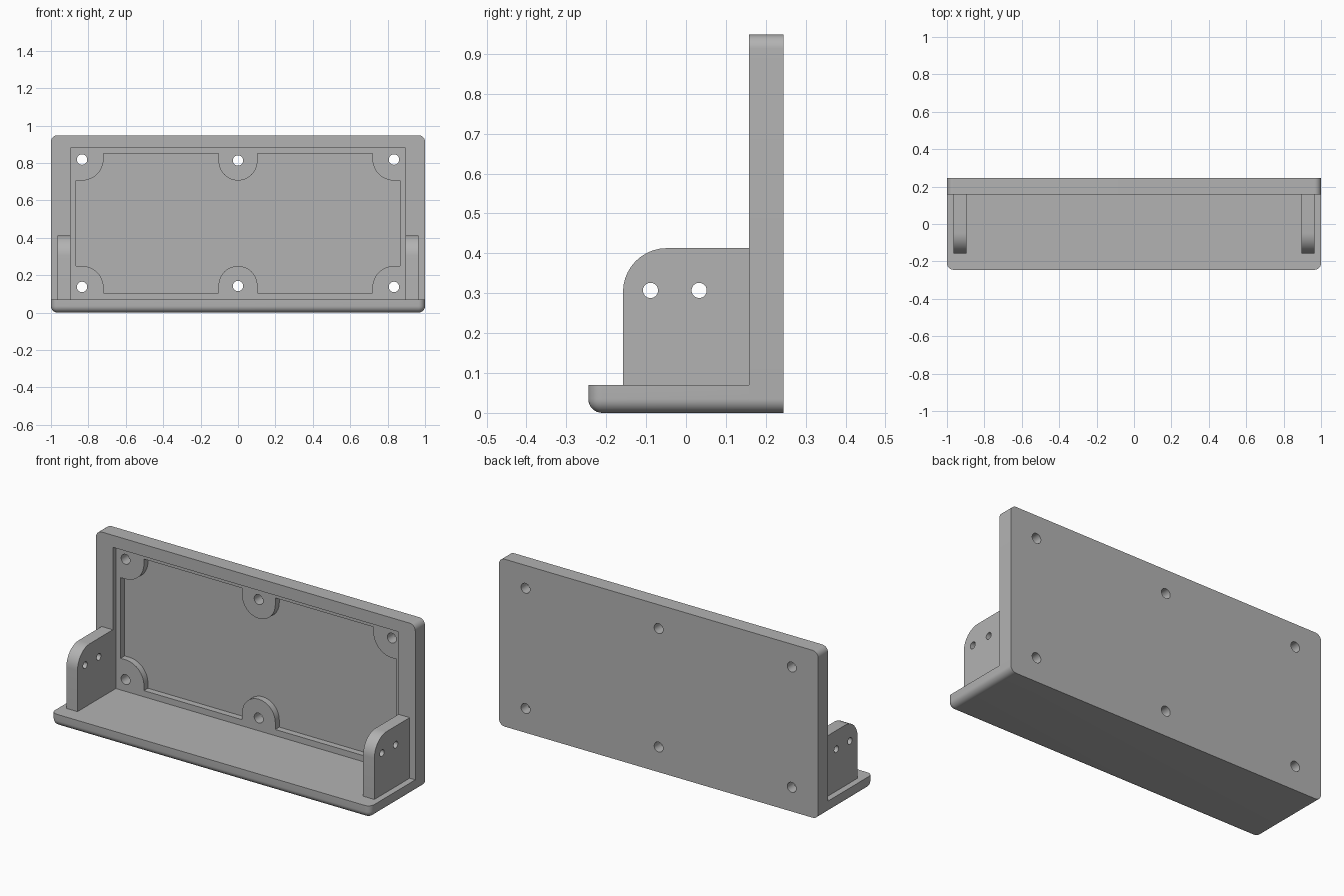
import bpy, bmesh, math
from mathutils import Vector

default = bpy.data.objects.get("Cube")
if default:
    bpy.data.objects.remove(default)

grey = bpy.data.materials.new("plain grey")
grey.use_nodes = True
grey.diffuse_color = (0.45, 0.45, 0.45, 1)
grey.node_tree.nodes["Principled BSDF"].inputs["Base Color"].default_value = (0.45, 0.45, 0.45, 1)


def outline(u0, u1, v0, v1, radii, steps=10):
    """Rectangle with a radius per corner: low-low, high-low, high-high, low-high."""
    corners = [(u0, v0, 1, 1), (u1, v0, -1, 1), (u1, v1, -1, -1), (u0, v1, 1, -1)]
    pts = []
    for i, ((u, v, su, sv), r) in enumerate(zip(corners, radii)):
        for k in range(steps + 1 if r else 1):
            a = math.pi + (i + k / steps) * math.pi / 2
            p = (u + su * r + r * math.cos(a), v + sv * r + r * math.sin(a))
            if not pts or math.dist(p, pts[-1]) > 1e-5:
                pts.append(p)
    if math.dist(pts[0], pts[-1]) < 1e-5:
        pts.pop()
    return pts


def circle(u, v, r):
    return outline(u - r, u + r, v - r, v + r, [r] * 4)


def finish(name, bm):
    bmesh.ops.recalc_face_normals(bm, faces=bm.faces[:])
    mesh = bpy.data.meshes.new(name)
    bm.to_mesh(mesh)
    bm.free()
    mesh.materials.append(grey)
    obj = bpy.data.objects.new(name, mesh)
    bpy.context.collection.objects.link(obj)
    return obj


def extrude(name, pts, axis, lo, hi):
    """Extrude an outline along x (outline in y, z) or along y (outline in x, z)."""
    bm = bmesh.new()
    place = (lambda u, v: (lo, u, v)) if axis == "x" else (lambda u, v: (u, lo, v))
    face = bm.faces.new([bm.verts.new(place(u, v)) for u, v in pts])
    new = bmesh.ops.extrude_face_region(bm, geom=[face])["geom"]
    shift = Vector((hi - lo, 0, 0)) if axis == "x" else Vector((0, hi - lo, 0))
    bmesh.ops.translate(bm, vec=shift, verts=[g for g in new if isinstance(g, bmesh.types.BMVert)])
    return finish(name, bm)


def select_only(obj):
    bpy.ops.object.select_all(action="DESELECT")
    obj.select_set(True)
    bpy.context.view_layer.objects.active = obj


def cut(obj, cutter):
    cutter.hide_render = True
    mod = obj.modifiers.new("cut", "BOOLEAN")
    mod.operation = "DIFFERENCE"
    mod.solver = "EXACT"
    mod.object = cutter
    select_only(obj)
    bpy.ops.object.modifier_apply(modifier=mod.name)
    bpy.data.objects.remove(cutter)


def smooth(obj):
    select_only(obj)
    bpy.ops.object.shade_smooth_by_angle(angle=math.radians(30))


FRONT, BACK = 0.158, 0.245      # panel faces
BASE_TOP, ROUND = 0.07, 0.035

# Upright panel with a shallow seat recess
panel = extrude("back_panel", outline(-1, 1, 0, 0.948, [ROUND] * 4), "y", FRONT, BACK)
cut(panel, extrude("seat_cutter", outline(-0.895, 0.895, BASE_TOP, 0.88, [0] * 4), "y", 0.1, 0.185))

# Deeper pocket that leaves a rounded boss around every screw hole
pocket = extrude("pocket_cutter", outline(-0.865, 0.865, 0.105, 0.85, [0] * 4), "y", 0.17, 0.221)
for upper in (False, True):
    v0, v1 = (0.706, 0.9) if upper else (0.05, 0.249)
    for side in (-1, 0, 1):
        half = 0.115 if side else 0.104
        u0, u1 = side * 0.834 - half, side * 0.834 + half
        inner = [side >= 0, side <= 0, side <= 0, side >= 0]
        free = [upper, upper, not upper, not upper]
        radii = [half if a and b else 0 for a, b in zip(inner, free)]
        if side < 0:
            u0 = -0.95
        elif side > 0:
            u1 = 0.95
        cut(pocket, extrude("boss_cutter", outline(u0, u1, v0, v1, radii), "y", 0.1, 0.3))
cut(panel, pocket)

# Screw holes through the panel
for side in (-1, 0, 1):
    inset = 0 if side else 0.005
    for z in (0.137 + inset, 0.818 - inset):
        cut(panel, extrude("screw_cutter", circle(side * 0.834, z, 0.028), "y", 0.1, 0.3))
smooth(panel)

# Base shelf, rounded on its front corners and its lower front and side edges
bm = bmesh.new()
bmesh.ops.create_cube(bm, size=1)
for v in bm.verts:
    v.co = (2 * v.co.x, FRONT if v.co.y > 0 else -BACK, BASE_TOP if v.co.z > 0 else 0)
rounded = []
for e in bm.edges:
    mid = (e.verts[0].co + e.verts[1].co) / 2
    vertical = abs(e.verts[0].co.z - e.verts[1].co.z) > 0.01
    at_front, at_back = mid.y < -0.2, mid.y > 0.1
    if (vertical and at_front) or (not vertical and mid.z < 0.01 and not at_back):
        rounded.append(e)
bmesh.ops.bevel(bm, geom=rounded, offset=ROUND, segments=8, profile=0.5, affect="EDGES")
smooth(finish("base_shelf", bm))

# Side brackets with a rounded upper front corner and two cross holes
for name, lo, hi in (("left_bracket", 0.895, 0.965), ("right_bracket", -0.965, -0.895)):
    bracket = extrude(name, outline(-0.158, FRONT, BASE_TOP, 0.413, [0, 0, 0, 0.11]), "x", lo, hi)
    for y in (-0.089, 0.033):
        cut(bracket, extrude("pin_cutter", circle(y, 0.307, 0.019), "x", lo - 0.1, hi + 0.1))
    smooth(bracket)
